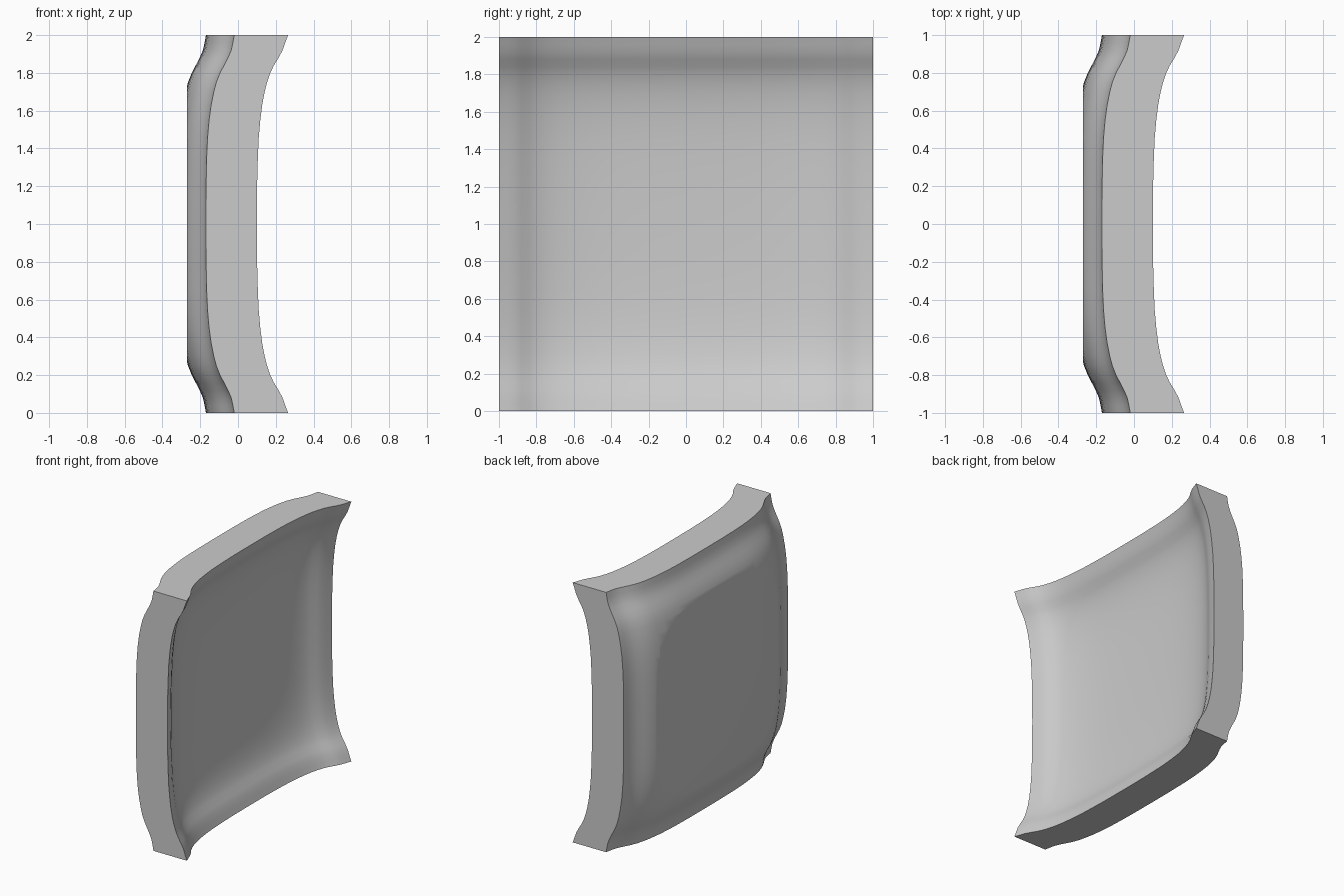
import bpy
import bmesh

if "Cube" in bpy.data.objects:
    bpy.data.objects.remove(bpy.data.objects["Cube"])

# Dish profile: (distance from centre, rise of front, rise of back)
PROFILE = [(0, 0, 0), (.2, .001, .001), (.35, .005, .004), (.46, .010, .009),
           (.55, .018, .017), (.63, .028, .028), (.7, .041, .042), (.75, .054, .055),
           (.8, .071, .075), (.84, .090, .096), (.88, .115, .117), (.92, .136, .134),
           (.96, .150, .143), (1, .165, .150)]
FRONT_X, BACK_X, FLAT_X = -0.065, -0.32, -0.27

# Mirror the profile to run from edge to edge
steps = [(-d, f, b) for d, f, b in PROFILE[:0:-1]] + PROFILE
n = len(steps)

bm = bmesh.new()


def sheet(base, col):
    """Dished grid: the rises along y and z add up."""
    return [[bm.verts.new((base + p[col] + q[col], p[0], q[0] + 1)) for q in steps]
            for p in steps]


def rim(grid):
    """Border vertices in order around the sheet."""
    m = n - 1
    return ([grid[i][0] for i in range(m)] + [grid[m][j] for j in range(m)] +
            [grid[i][m] for i in range(m, 0, -1)] + [grid[0][j] for j in range(m, 0, -1)])


front, back = sheet(FRONT_X, 1), sheet(BACK_X, 2)

# Front and back skins
for i in range(n - 1):
    for j in range(n - 1):
        for g in (front, back):
            bm.faces.new((g[i][j], g[i + 1][j], g[i + 1][j + 1], g[i][j + 1]))

# Flat side walls
a, b = rim(front), rim(back)
for k in range(len(a)):
    l = (k + 1) % len(a)
    bm.faces.new((a[k], a[l], b[l], b[k]))

# Plane off the bulge of the back and cap it flat
cut = bmesh.ops.bisect_plane(bm, geom=bm.verts[:] + bm.edges[:] + bm.faces[:],
                             plane_co=(FLAT_X, 0, 0), plane_no=(-1, 0, 0), clear_outer=True)
bmesh.ops.holes_fill(bm, edges=[e for e in bm.edges if e.is_boundary], sides=0)
bmesh.ops.recalc_face_normals(bm, faces=bm.faces[:])

mesh = bpy.data.meshes.new("curved_panel")
bm.to_mesh(mesh)
bm.free()
panel = bpy.data.objects.new("curved_panel", mesh)
bpy.context.collection.objects.link(panel)

grey = bpy.data.materials.new("light grey")
grey.diffuse_color = (0.6, 0.6, 0.6, 1)
grey.use_nodes = True
grey.node_tree.nodes["Principled BSDF"].inputs["Base Color"].default_value = grey.diffuse_color
mesh.materials.append(grey)

# Smooth dish, sharp rim
bpy.context.view_layer.objects.active = panel
panel.select_set(True)
bpy.ops.object.shade_smooth_by_angle(angle=0.4)
